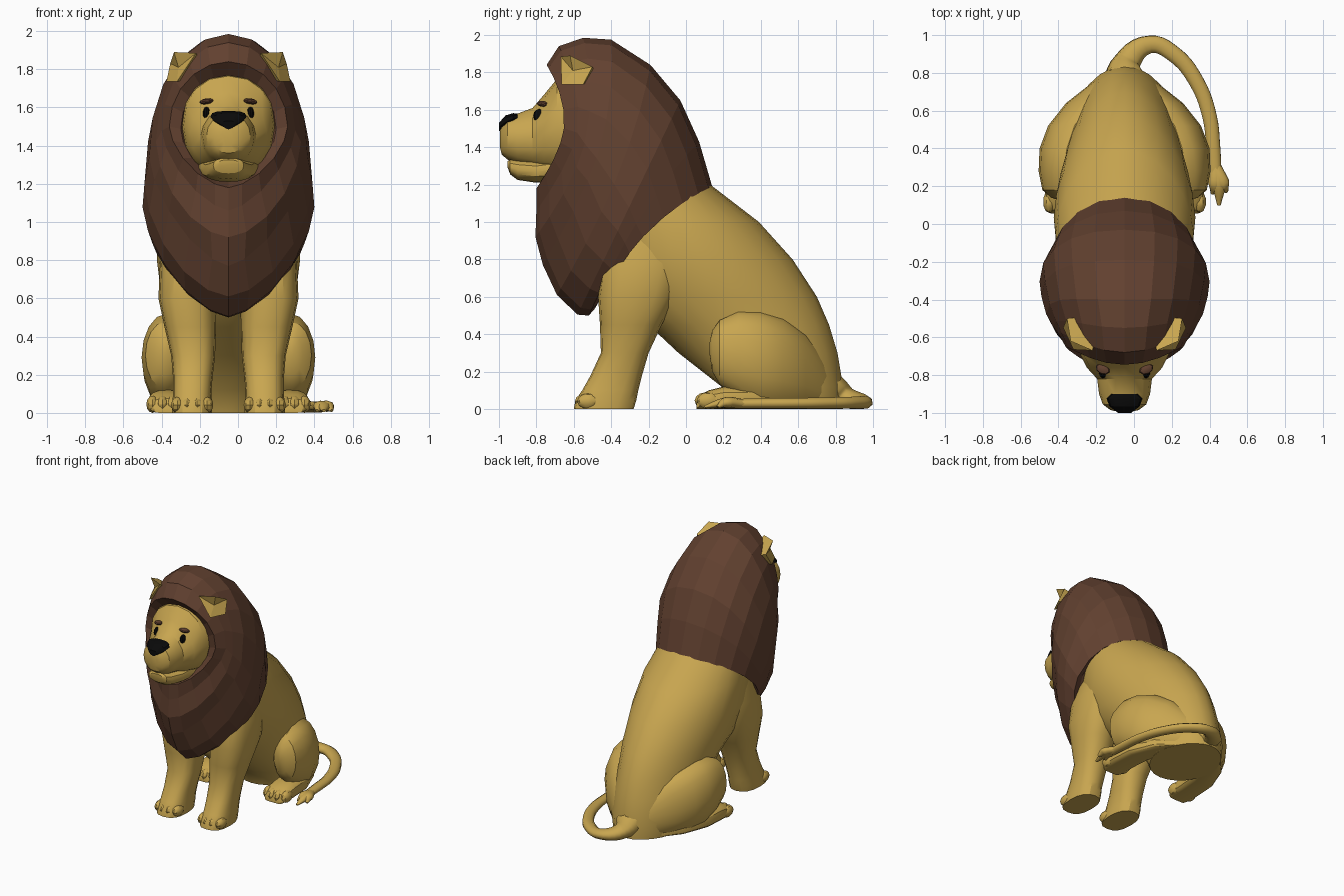
import bpy, bmesh
from math import sin, cos, pi, radians, hypot

if "Cube" in bpy.data.objects:
    bpy.data.objects.remove(bpy.data.objects["Cube"])

CX = -0.05  # symmetry plane of the animal; the tail takes the extra room on +x


def material(name, rgb):
    m = bpy.data.materials.new(name)
    m.diffuse_color = (*rgb, 1)
    m.use_nodes = True
    m.node_tree.nodes["Principled BSDF"].inputs["Base Color"].default_value = m.diffuse_color
    return m


GOLD = material("gold_fur", (0.58, 0.38, 0.08))
BROWN = material("brown_mane", (0.12, 0.052, 0.029))
BLACK = material("black", (0.003, 0.003, 0.003))


def finish(bm, name, mat):
    bmesh.ops.recalc_face_normals(bm, faces=bm.faces)
    me = bpy.data.meshes.new(name)
    bm.to_mesh(me)
    bm.free()
    me.materials.append(mat)
    ob = bpy.data.objects.new(name, me)
    bpy.context.collection.objects.link(ob)
    return ob


def ring(a, b, w, cx=0, bow=0, pa=1, pb=1, n=16):
    """Oval through side-view points a and b (y, z) with half width w.
    bow bends the flanks backwards; pa / pb sharpen the a / b end."""
    d = (a[0] - b[0], a[1] - b[1])
    length = hypot(*d)
    nrm = (d[1] / length, -d[0] / length)
    pts = []
    for i in range(n):
        c, s = cos(2 * pi * i / n), sin(2 * pi * i / n)
        p = pa if c > 0 else pb
        u = (abs(c) ** p) * (1 if c > 0 else -1)
        x = (abs(s) ** p) * (1 if s > 0 else -1)
        off = bow * s * s
        pts.append((CX + cx + w * x,
                    (a[0] + b[0]) / 2 + u * d[0] / 2 + nrm[0] * off,
                    (a[1] + b[1]) / 2 + u * d[1] / 2 + nrm[1] * off))
    return pts


def loft(name, rings, mat):
    bm = bmesh.new()
    rows = [[bm.verts.new(p) for p in r] for r in rings]
    n = len(rows[0])
    for r0, r1 in zip(rows, rows[1:]):
        for i in range(n):
            j = (i + 1) % n
            bm.faces.new((r0[i], r0[j], r1[j], r1[i]))
    bm.faces.new(rows[0])
    bm.faces.new(rows[-1])
    return finish(bm, name, mat)


def blob(name, loc, size, mat, seg=10):
    bm = bmesh.new()
    bmesh.ops.create_uvsphere(bm, u_segments=seg, v_segments=6, radius=1)
    bmesh.ops.scale(bm, vec=size, verts=bm.verts)
    bmesh.ops.translate(bm, vec=loc, verts=bm.verts)
    return finish(bm, name, mat)


# Body: level slices (z, front y, back y, half width)
body = [(0, .24, .84, .25), (.12, .19, .84, .28), (.3, -.04, .81, .30), (.45, -.20, .765, .315),
        (.6, -.40, .70, .35), (.8, -.50, .57, .375), (1.0, -.50, .39, .365),
        (1.2, -.50, .13, .32), (1.35, -.45, .0, .24)]
loft("body", [ring((f, z), (b, z), w, pb=1.1, n=24) for z, f, b, w in body], GOLD)

# Mane: slices from face opening back to the shoulders (top, bottom, half width, bow, points)
mane = [((-.60, 1.73), (-.62, 1.26), .21, .02, 1, 1), ((-.68, 1.77), (-.71, 1.21), .25, .05, 1, 1.15),
        ((-.745, 1.84), (-.80, 1.18), .31, .12, 1, 1.25), ((-.68, 1.94), (-.80, 1.06), .35, .16, 1, 1.35),
        ((-.55, 1.985), (-.805, .92), .38, .14, .98, 1.2), ((-.40, 1.975), (-.765, .77), .415, .11, .92, 1.35),
        ((-.19, 1.84), (-.69, .61), .44, .06, .88, 1.2), ((-.03, 1.65), (-.58, .505), .45, .0, .88, 1.3),
        ((.07, 1.43), (-.52, .50), .425, -.05, .9, 1.3), ((.14, 1.19), (-.485, .54), .40, -.08, .92, 1.2),
        ((.08, 1.20), (-.46, .62), .34, -.08, 1, 1.2)]
loft("mane", [ring(a, b, w, bow=k, pa=q, pb=p, n=20) for a, b, w, k, q, p in mane], BROWN)

# Head and muzzle: upright slices (y, top z, bottom z, half width, top point)
head = [(-.58, 1.79, 1.22, .25, .85), (-.69, 1.765, 1.25, .235, .9), (-.76, 1.68, 1.27, .20, 1.2),
        (-.82, 1.61, 1.29, .145, 1.15), (-.90, 1.58, 1.31, .135, 1), (-.955, 1.56, 1.335, .115, .9),
        (-.985, 1.52, 1.36, .075, .9), (-.995, 1.49, 1.40, .03, 1)]
loft("head", [ring((y, t), (y, b), w, pa=p, pb=.9) for y, t, b, w, p in head], GOLD)
chin = [(-.62, 1.36, 1.22, .17), (-.80, 1.33, 1.21, .13), (-.90, 1.335, 1.225, .10),
        (-.94, 1.335, 1.255, .08), (-.955, 1.325, 1.295, .05)]
loft("chin", [ring((y, t), (y, b), w, pa=.75, pb=.85) for y, t, b, w in chin], GOLD)
nose = [(-.90, 1.58, 1.535, .07), (-.925, 1.582, 1.52, .095), (-.965, 1.57, 1.495, .08), (-1.0, 1.53, 1.485, .035)]
loft("nose", [ring((y, t), (y, b), w, pa=.7, pb=1.5, n=12) for y, t, b, w in nose], BLACK)

# Front leg: level slices (z, front y, back y, half width, x offset)
front_leg = [(0, -.60, -.28, .105, .19), (.05, -.59, -.265, .105, .19), (.10, -.555, -.255, .10, .19),
             (.18, -.51, -.235, .103, .187), (.3, -.455, -.20, .115, .185), (.45, -.46, -.13, .135, .20),
             (.6, -.47, -.05, .152, .215), (.78, -.45, .0, .147, .212), (.95, -.38, .0, .11, .205)]
# Thigh and hind foot: upright slices (y, top z, bottom z, half width, x offset)
thigh = [(.125, .35, .30, .015, .33), (.14, .42, .20, .06, .33), (.18, .475, .13, .10, .335),
         (.28, .52, .06, .13, .325), (.40, .515, .01, .145, .305), (.52, .48, 0, .14, .265),
         (.64, .40, 0, .12, .19), (.75, .26, 0, .07, .10), (.81, .12, 0, .03, .06)]
hind_foot = [(.055, .03, 0, .07, .32), (.075, .075, 0, .09, .32), (.12, .10, 0, .10, .32), (.2, .12, 0, .10, .32),
             (.36, .12, 0, .10, .31), (.56, .10, 0, .09, .24), (.70, .05, 0, .05, .15)]

for side, s in (("left", -1), ("right", 1)):
    loft(f"front_leg_{side}", [ring((f, z), (b, z), w, s * o, pa=.75, pb=.85)
                               for z, f, b, w, o in front_leg], GOLD)
    loft(f"thigh_{side}", [ring((y, t), (y, b), w, s * o) for y, t, b, w, o in thigh], GOLD)
    loft(f"hind_foot_{side}", [ring((y, t), (y, b), w, s * o, pa=.8, pb=.5)
                               for y, t, b, w, o in hind_foot], GOLD)
    # Toes
    for k in range(4):
        dx = (k - 1.5) * .052
        back = .012 * abs(k - 1.5)
        blob(f"front_toe_{side}_{k}", (CX + s * .19 + dx, -.54 + back, .042), (.034, .06, .042), GOLD)
        blob(f"hind_toe_{side}_{k}", (CX + s * .32 + dx, .10 + back, .045), (.034, .06, .045), GOLD)
    # Eyes and brows
    blob(f"eye_{side}", (CX + s * .115, -.785, 1.568), (.020, .032, .036), BLACK)
    brow = blob(f"brow_{side}", (0, 0, 0), (.040, .028, .015), BROWN, 8)
    brow.location = (CX + s * .115, -.768, 1.632)
    brow.rotation_euler = (0, s * radians(8), s * radians(25))
    # Ear: five-sided cup opening outwards and forwards
    bm = bmesh.new()
    rim = [(.285, -.62, 1.89), (.305, -.50, 1.83), (.325, -.55, 1.735), (.27, -.665, 1.735), (.17, -.67, 1.885)]
    rim, (hollow, root) = ([bm.verts.new((CX + s * x, y, z)) for x, y, z in pts]
                           for pts in (rim, [(.262, -.605, 1.81), (.12, -.48, 1.78)]))
    for i in range(5):
        bm.faces.new((rim[i], rim[i - 1], hollow))
        bm.faces.new((rim[i], rim[i - 1], root))
    finish(bm, f"ear_{side}", GOLD)


# Tail curled around the right side, and its tuft
def tail_curve(name, pts):
    cu = bpy.data.curves.new(name, "CURVE")
    cu.dimensions = "3D"
    cu.bevel_depth = 1
    cu.bevel_resolution = 2
    cu.resolution_u = 5
    cu.use_fill_caps = True
    sp = cu.splines.new("BEZIER")
    sp.bezier_points.add(len(pts) - 1)
    for bp, (x, y, z, r) in zip(sp.bezier_points, pts):
        bp.co = (x, y, z)
        bp.radius = r
        bp.handle_left_type = bp.handle_right_type = "AUTO"
    cu.materials.append(GOLD)
    ob = bpy.data.objects.new(name, cu)
    ob.scale.z = .75  # the tail lies flattened on the ground
    bpy.context.collection.objects.link(ob)


tail_curve("tail", [(-.05, .76, .14, .12), (-.035, .86, .078, .072), (.085, .951, .05, .049),
                    (.21, .90, .046, .046), (.33, .755, .043, .043), (.40, .57, .041, .041),
                    (.42, .40, .040, .040), (.43, .26, .038, .036)])
for k, (tx, ty) in enumerate(((.415, .16), (.45, .10), (.49, .17))):
    tail_curve(f"tail_tuft_{k}", [(.43, .30, .038, .034), ((.43 + tx) / 2 + .008, .215, .045, .04), (tx, ty, .015, .01)])

# Smooth shading with crisp creases; the mane and ears stay faceted
bpy.ops.object.select_all(action="DESELECT")
for ob in bpy.context.collection.objects:
    if ob.type == "MESH" and not ob.name.startswith(("ear", "mane")):
        ob.select_set(True)
        bpy.context.view_layer.objects.active = ob
bpy.ops.object.shade_smooth_by_angle(angle=radians(30))
